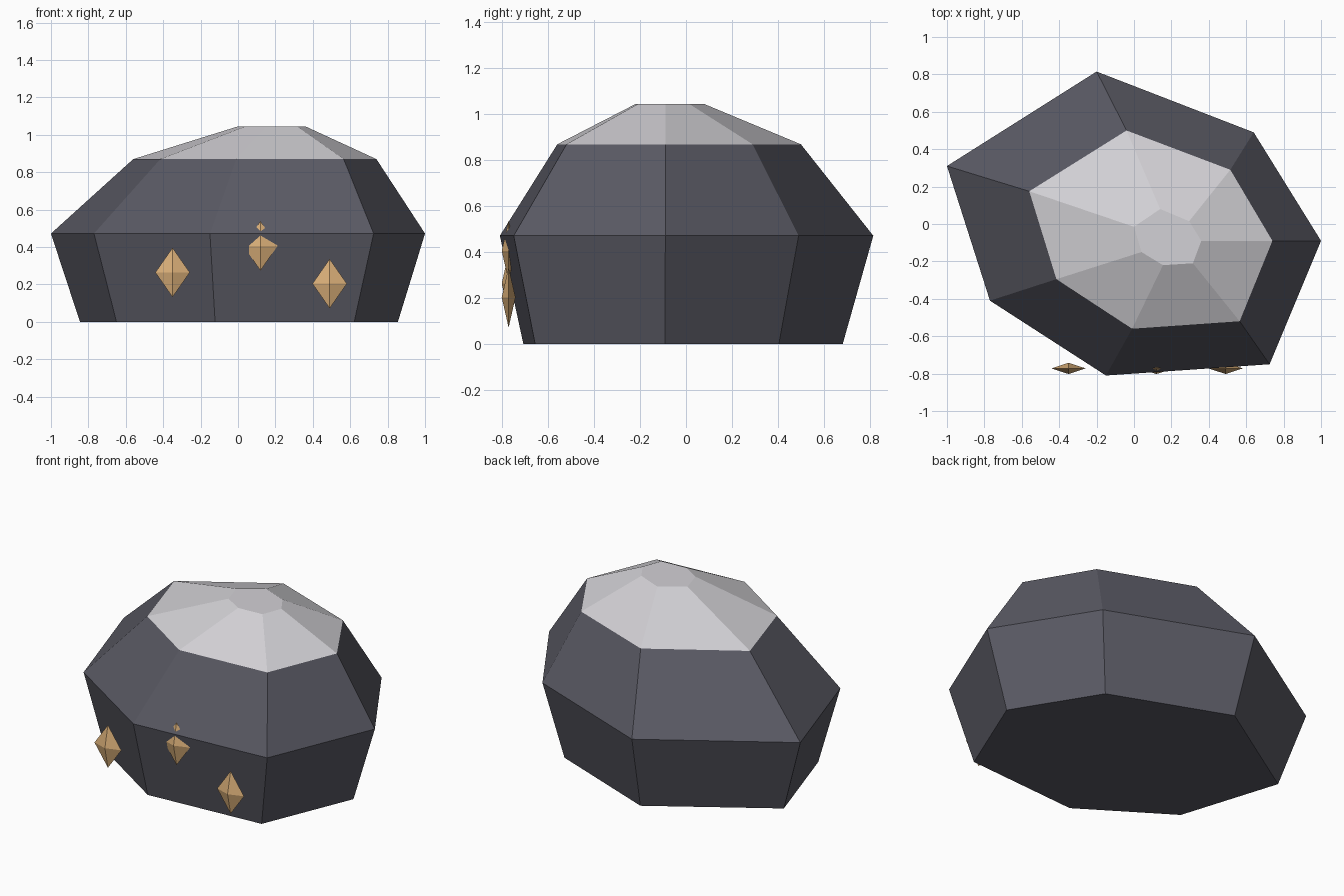
import bpy

if "Cube" in bpy.data.objects:
    bpy.data.objects.remove(bpy.data.objects["Cube"])


def material(name, rgb):
    m = bpy.data.materials.new(name)
    m.diffuse_color = (*rgb, 1.0)
    m.use_nodes = True
    m.node_tree.nodes["Principled BSDF"].inputs["Base Color"].default_value = m.diffuse_color
    return m


rock = material("dark_slate", (0.10, 0.10, 0.125))
pale = material("pale_stone", (0.65, 0.64, 0.67))
gold = material("amber", (0.70, 0.43, 0.19))


def add_mesh(name, verts, faces, mats):
    me = bpy.data.meshes.new(name)
    me.from_pydata(verts, [], faces)
    for m in mats:
        me.materials.append(m)
    ob = bpy.data.objects.new(name, me)
    bpy.context.collection.objects.link(ob)
    return ob


# Irregular seven-sided outlines, counter-clockwise
waist = [(1.0, -0.09), (0.64, 0.49), (-0.2, 0.815), (-1.0, 0.31),
         (-0.77, -0.41), (-0.15, -0.81), (0.725, -0.75)]
foot = [(x * 0.85 + 0.005, y * 0.855 - 0.015) for x, y in waist]
shoulder = [(0.74, -0.09), (0.515, 0.29), (-0.04, 0.50), (-0.56, 0.175),
            (-0.415, -0.295), (-0.01, -0.56), (0.565, -0.52)]
crown = [(0.36, -0.09), (0.295, 0.015), (0.14, 0.08), (0.0, -0.015),
         (0.04, -0.15), (0.155, -0.22), (0.315, -0.21)]

# Boulder: stacked outlines, closed at both ends
rings = [(foot, 0.0), (waist, 0.472), (shoulder, 0.87), (crown, 1.045)]
n = len(waist)
verts = [(x, y, z) for ring, z in rings for x, y in ring]
faces = [(r * n + i, r * n + (i + 1) % n, (r + 1) * n + (i + 1) % n, (r + 1) * n + i)
         for r in range(len(rings) - 1) for i in range(n)]
faces.append(tuple(reversed(range(n))))
faces.append(tuple(range(3 * n, 4 * n)))
boulder = add_mesh("boulder", verts, faces, [rock, pale])

# Pale cap above the shoulder
for p in boulder.data.polygons:
    p.material_index = 1 if p.center.z > 0.88 else 0


# Flattened diamond crystals along the front
def crystal(name, x, z, w=0.092, d=0.03, h=0.132):
    v = [(w, 0, 0), (0, d, 0), (-w, 0, 0), (0, -d, 0), (0, 0, h), (0, 0, -h)]
    f = [(i, (i + 1) % 4, 4) for i in range(4)] + [((i + 1) % 4, i, 5) for i in range(4)]
    ob = add_mesh(name, v, f, [gold])
    ob.location = (x, -0.772, z)


crystal("crystal_left", -0.35, 0.264)
crystal("crystal_middle", 0.12, 0.406)
crystal("crystal_right", 0.49, 0.204)
